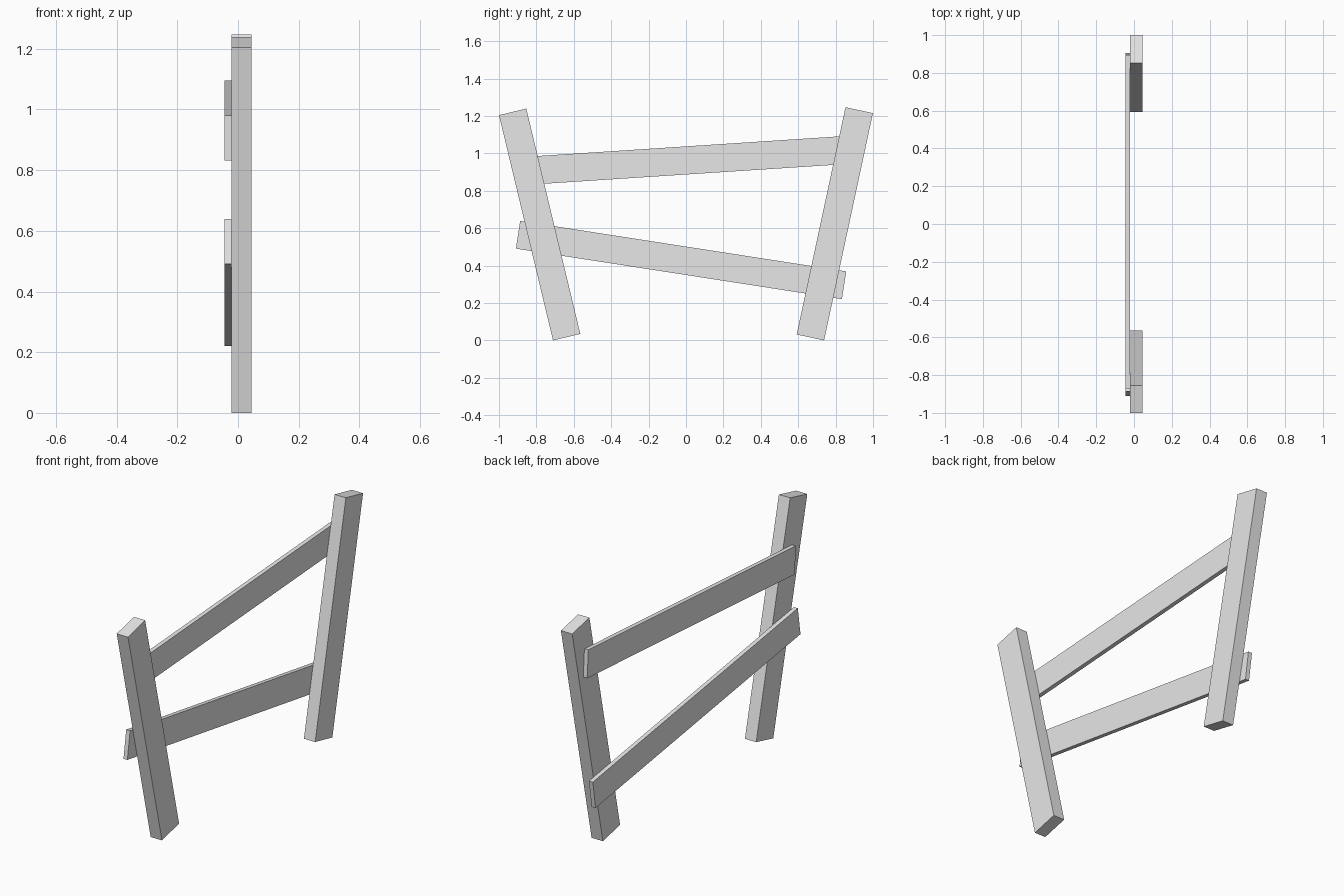
import bpy
from math import atan2
from mathutils import Vector

cube = bpy.data.objects.get("Cube")
if cube:
    bpy.data.objects.remove(cube, do_unlink=True)

# Single pale grey for the whole fence
grey = bpy.data.materials.new("pale_grey")
grey.use_nodes = True
grey.diffuse_color = (0.8, 0.8, 0.8, 1)
grey.node_tree.nodes["Principled BSDF"].inputs["Base Color"].default_value = (0.8, 0.8, 0.8, 1)

WIDTH = 0.15
POST_X = (-0.022, 0.045)
RAIL_X = (-0.045, -0.022)


def board(name, start, end, x_range):
    """Rectangular board whose centre line runs between two (y, z) points."""
    a, b = Vector((0, *start)), Vector((0, *end))
    d = b - a
    x0, x1 = x_range
    mid = (a + b) / 2
    mid.x = (x0 + x1) / 2
    bpy.ops.mesh.primitive_cube_add(size=1, location=mid)
    obj = bpy.context.object
    obj.name = name
    obj.scale = (x1 - x0, d.length, WIDTH)
    obj.rotation_euler.x = atan2(d.z, d.y)
    obj.data.materials.append(grey)
    return obj


# Leaning posts
board("front_post", (-0.638, 0.0175), (-0.927, 1.222), POST_X)
board("back_post", (0.665, 0.016), (0.926, 1.231), POST_X)

# Crooked rails fixed to the side of the posts
board("upper_rail", (-0.865, 0.906), (0.9, 1.021), RAIL_X)
board("lower_rail", (-0.898, 0.565), (0.845, 0.295), RAIL_X)
